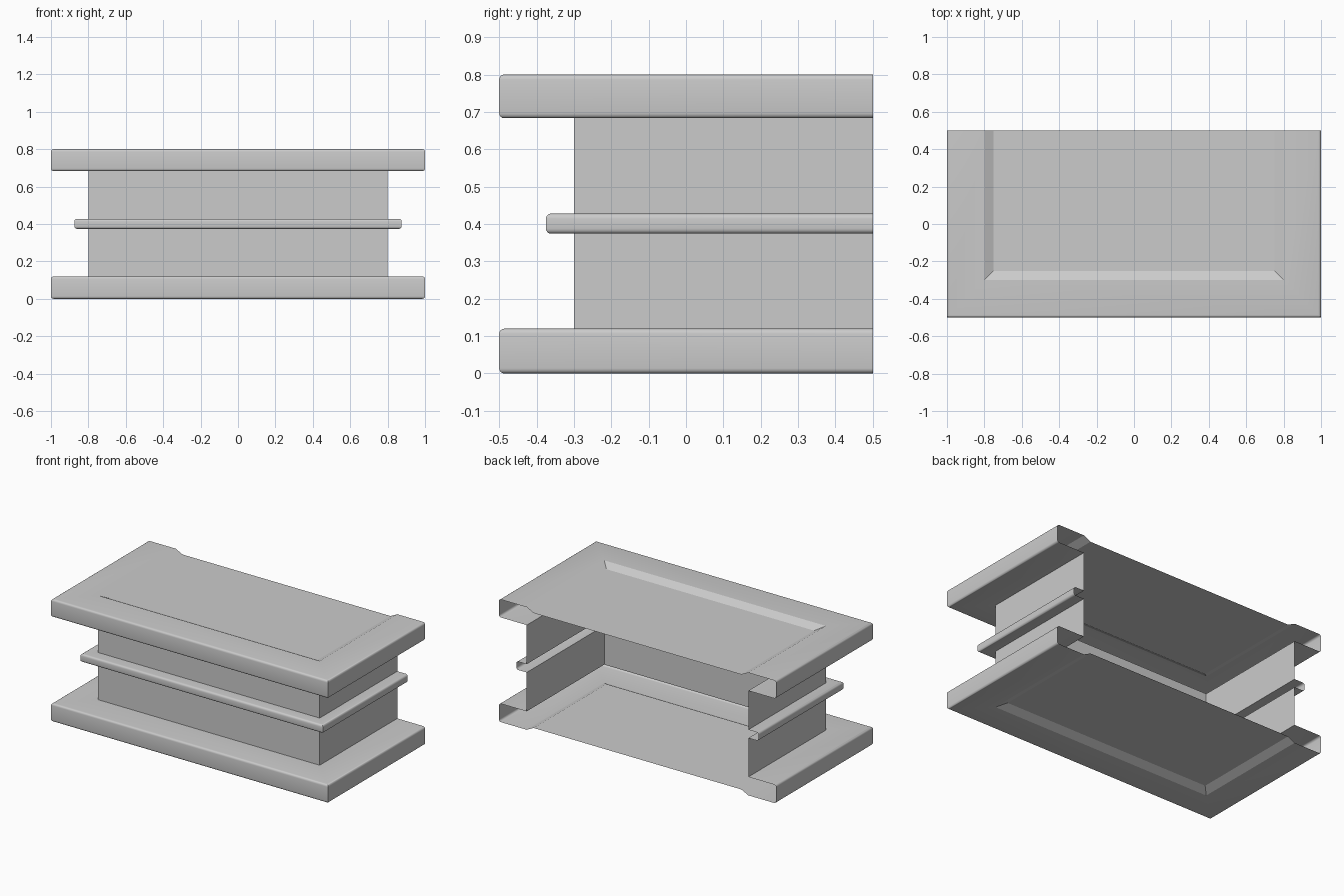
import bpy, bmesh, math

if "Cube" in bpy.data.objects:
    bpy.data.objects.remove(bpy.data.objects["Cube"])

W, D = 1.0, 0.5      # outer half width and half depth
R, SEG = 0.014, 4    # rounded lip radius and steps


def lip(inset, z0, z1):
    """Rounded outer edge of a ledge, from z1 down to z0."""
    pts = []
    for zc, start in ((z1 - R, 90), (z0 + R, 0)):
        for k in range(SEG + 1):
            a = math.radians(start - 90 * k / SEG)
            pts.append((inset + R - R * math.cos(a), zc + R * math.sin(a)))
    return pts


def sweep(name, profile, cap=None):
    """Sweep an (inset, z) profile round left, front and right; the back stays open."""
    bm = bmesh.new()
    rings = []
    for o, z in profile:
        x, y = W - o, -D + o
        rings.append([bm.verts.new((px, py, z))
                      for px, py in ((-x, D), (-x, y), (x, y), (x, D))])
    for a, b in zip(rings, rings[1:]):
        for j in range(3):
            bm.faces.new((a[j], b[j], b[j + 1], a[j + 1]))
    if cap == "top":
        bm.faces.new(rings[0])
    elif cap == "bottom":
        bm.faces.new(rings[-1][::-1])
    me = bpy.data.meshes.new(name)
    bm.to_mesh(me)
    bm.free()
    ob = bpy.data.objects.new(name, me)
    bpy.context.collection.objects.link(ob)
    bpy.context.view_layer.objects.active = ob
    ob.select_set(True)
    bpy.ops.object.shade_smooth_by_angle(angle=math.radians(25))
    ob.select_set(False)


WALL = 0.2                                # wall inset from the slab edges
Z_TOP, Z_RIB1, Z_RIB0, Z_BASE = 0.683, 0.428, 0.374, 0.12

# top slab with recessed panel
sweep("top_slab", [(0.25, 0.775), (WALL, 0.8)] + lip(0, Z_TOP, 0.8)
      + [(WALL, Z_TOP)], "top")
# walls above and below the rib
sweep("upper_wall", [(WALL, Z_TOP), (WALL, Z_RIB1)])
sweep("lower_wall", [(WALL, Z_RIB0), (WALL, Z_BASE)])
# middle rib
sweep("middle_rib", [(WALL, Z_RIB1)] + lip(0.125, Z_RIB0, Z_RIB1) + [(WALL, Z_RIB0)])
# base slab with recessed underside
sweep("base_slab", [(WALL, Z_BASE)] + lip(0, 0, Z_BASE)
      + [(WALL, 0), (0.25, 0.025)], "bottom")
